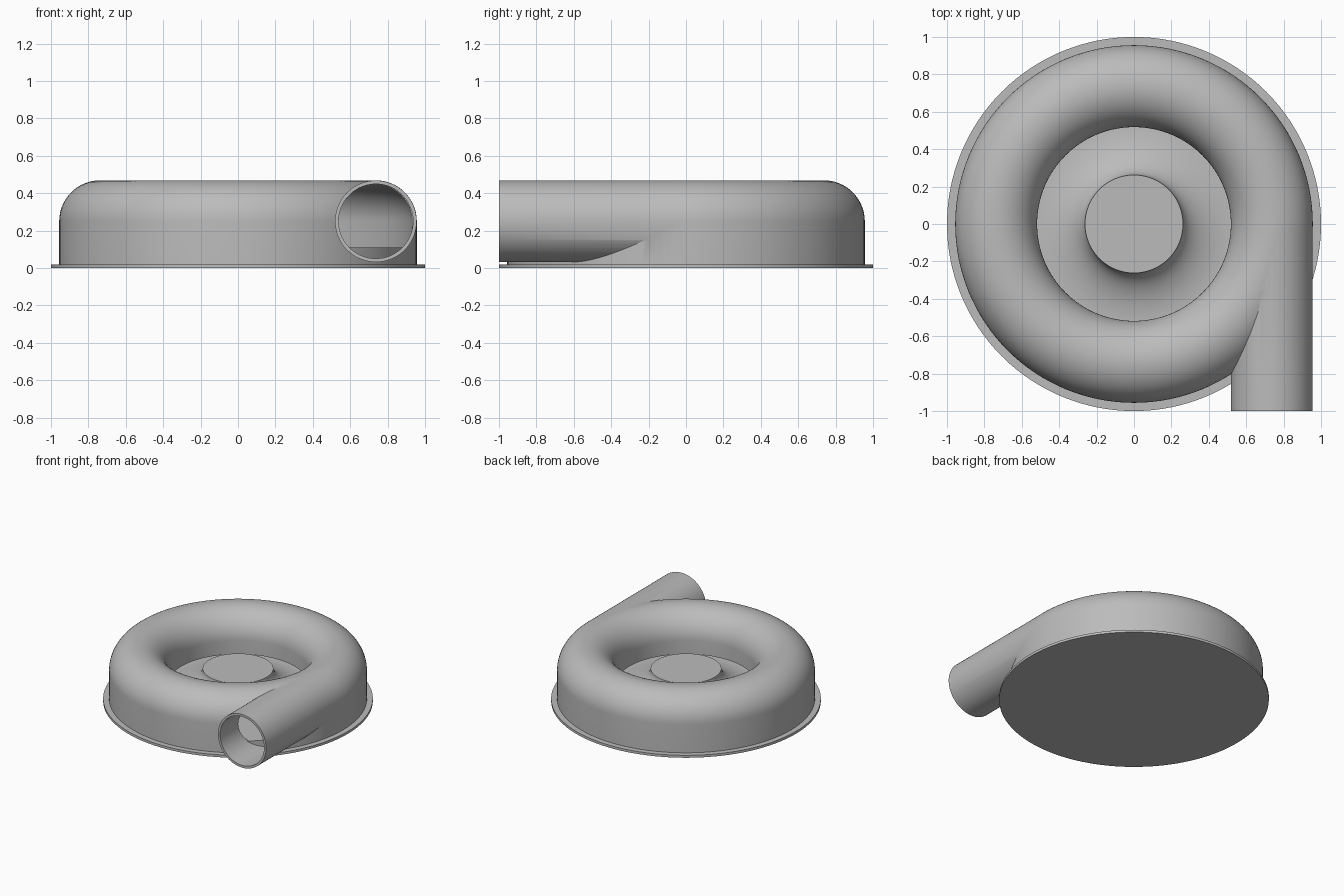
import bpy, bmesh
from math import sin, cos, pi, radians

if "Cube" in bpy.data.objects:
    bpy.data.objects.remove(bpy.data.objects["Cube"], do_unlink=True)

SEGMENTS = 128
RING, DUCT, WALL = 0.737, 0.219, 0.02   # ring centreline, duct radius, wall
MID = 0.25                              # height of the duct axis
FLOOR, LIP = 0.11, 0.14

grey = bpy.data.materials.new("casing_grey")
grey.use_nodes = True
colour = (0.5, 0.5, 0.5, 1)
grey.diffuse_color = colour
grey.node_tree.nodes["Principled BSDF"].inputs["Base Color"].default_value = colour


def make_object(name, bm):
    bmesh.ops.remove_doubles(bm, verts=bm.verts, dist=1e-5)
    bmesh.ops.recalc_face_normals(bm, faces=bm.faces)
    mesh = bpy.data.meshes.new(name)
    bm.to_mesh(mesh)
    bm.free()
    mesh.materials.append(grey)
    obj = bpy.data.objects.new(name, mesh)
    bpy.context.collection.objects.link(obj)
    return obj


def lathe(name, profile, closed=True):
    """Spin an (r, z) profile around the vertical axis."""
    bm = bmesh.new()
    verts = [bm.verts.new((r, 0, z)) for r, z in profile]
    edges = [bm.edges.new(pair) for pair in zip(verts, verts[1:])]
    if closed:
        edges.append(bm.edges.new((verts[-1], verts[0])))
    bmesh.ops.spin(bm, geom=verts + edges, axis=(0, 0, 1), cent=(0, 0, 0),
                   angle=2 * pi, steps=SEGMENTS, use_merge=True)
    return make_object(name, bm)


def pipe(name, radius, y_start, y_end):
    """Solid cylinder along y on the duct axis."""
    bm = bmesh.new()
    ring = [bm.verts.new((RING + radius * cos(2 * pi * i / 96), y_start,
                          MID + radius * sin(2 * pi * i / 96))) for i in range(96)]
    face = bm.faces.new(ring)
    new = bmesh.ops.extrude_face_region(bm, geom=[face])["geom"]
    moved = [v for v in new if isinstance(v, bmesh.types.BMVert)]
    bmesh.ops.translate(bm, verts=moved, vec=(0, y_end - y_start, 0))
    # the starting face stays in place as the near cap
    if not face.is_valid:
        bm.faces.new(ring)
    return make_object(name, bm)


def dome(radius, steps=32):
    """Upper half circle of the duct, from outside to inside."""
    return [(RING + radius * cos(pi * i / steps), MID + radius * sin(pi * i / steps))
            for i in range(steps + 1)]


def smooth(obj):
    bpy.ops.object.select_all(action="DESELECT")
    obj.select_set(True)
    bpy.context.view_layer.objects.active = obj
    bpy.ops.object.shade_smooth_by_angle(angle=radians(30))


def combine(target, tool, operation):
    mod = target.modifiers.new(operation.lower(), "BOOLEAN")
    mod.operation, mod.solver, mod.object = operation, "EXACT", tool
    bpy.context.view_layer.objects.active = target
    bpy.ops.object.modifier_apply(modifier=mod.name)
    bpy.data.objects.remove(tool, do_unlink=True)


# Ring-shaped casing with its tangential outlet, then hollowed out
inner = DUCT - WALL
casing = lathe("volute_casing", [(RING + DUCT, 0.01)] + dome(DUCT) +
               [(RING - DUCT, LIP), (RING - inner + 0.01, LIP), (0.62, 0.01)])
combine(casing, pipe("outlet_solid", DUCT - 0.001, -1, 0), "UNION")
combine(casing, lathe("cavity", [(RING + inner, -0.1)] + dome(inner) +
                      [(RING - inner, -0.1)]), "DIFFERENCE")
combine(casing, pipe("outlet_bore", inner, -1.1, -0.1), "DIFFERENCE")
smooth(casing)

# Flange and raised floor, flaring up to the central hub
hub_r, hub_z, flare_r = 0.262, 0.265, 0.54
flare = [(flare_r - (flare_r - hub_r) * cos(pi / 2 * i / 20),
          hub_z - (hub_z - FLOOR) * sin(pi / 2 * i / 20)) for i in range(21)]
base = lathe("base_and_hub", [(0, hub_z)] + flare +
             [(0.945, FLOOR), (0.945, 0.02), (1, 0.02), (1, 0), (0, 0)], closed=False)
smooth(base)
